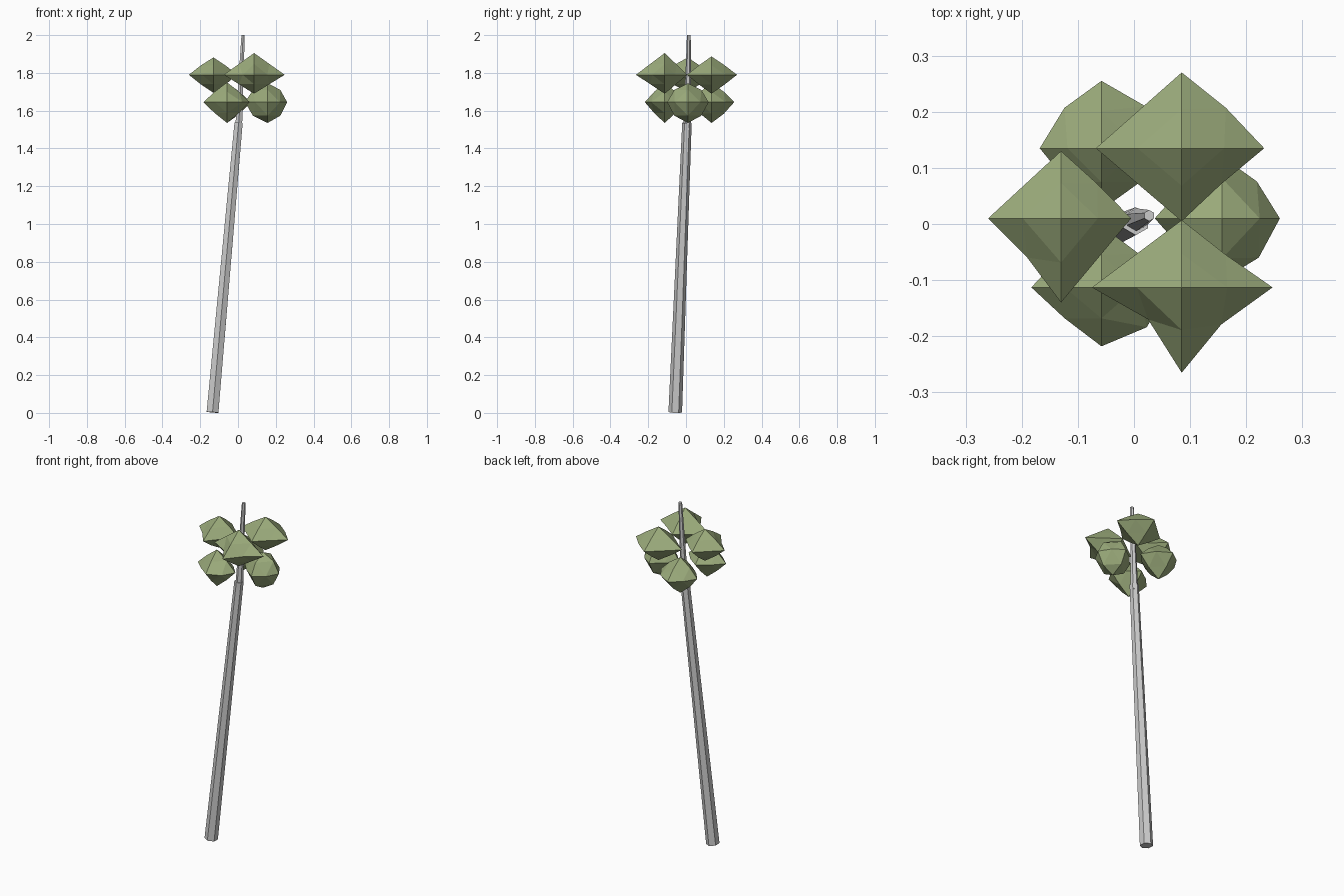
import bpy, bmesh
from mathutils import Vector

if "Cube" in bpy.data.objects:
    bpy.data.objects.remove(bpy.data.objects["Cube"])

leaf = bpy.data.materials.new("leaf_green")
leaf.diffuse_color = (0.33, 0.41, 0.20, 1)
leaf.use_nodes = True
leaf.node_tree.nodes["Principled BSDF"].inputs["Base Color"].default_value = leaf.diffuse_color


def to_object(name, bm, mat=None):
    bmesh.ops.recalc_face_normals(bm, faces=bm.faces)
    me = bpy.data.meshes.new(name)
    bm.to_mesh(me)
    bm.free()
    ob = bpy.data.objects.new(name, me)
    bpy.context.collection.objects.link(ob)
    if mat:
        me.materials.append(mat)
    return ob


def limb(name, a, b, r1, r2):
    """Tapered hexagonal post from a to b."""
    a, b = Vector(a), Vector(b)
    bm = bmesh.new()
    bmesh.ops.create_cone(bm, cap_ends=True, segments=6, radius1=r1, radius2=r2,
                          depth=(b - a).length)
    ob = to_object(name, bm)
    ob.location = (a + b) / 2
    ob.rotation_mode = 'QUATERNION'
    ob.rotation_quaternion = Vector((0, 0, 1)).rotation_difference(b - a)


def clump(name, center, px, nx, py, ny, pz, nz, mids, side):
    """Irregular octahedron split once; mids bulge the equator (NE, NW, SW, SE)."""
    c = Vector(center)
    ring = [Vector((px, 0, 0)), Vector((0, py, 0)), Vector((-nx, 0, 0)), Vector((0, -ny, 0))]
    bm = bmesh.new()
    V = lambda p: bm.verts.new(c + p)
    tips = [V(p) for p in ring]
    eq = [V((ring[i] + ring[(i + 1) % 4]) / 2 * mids[i]) for i in range(4)]
    for z in (pz, -nz):
        pole_p = Vector((0, 0, z))
        pole = V(pole_p)
        up = [V((p + pole_p) / 2 * side) for p in ring]
        for i in range(4):
            j = (i + 1) % 4
            for f in ((tips[i], eq[i], up[i]), (eq[i], tips[j], up[j]),
                      (up[i], eq[i], up[j]), (up[i], up[j], pole)):
                bm.faces.new(f)
    to_object(name, bm, leaf)


# Leaning trunk and thin top shoot
limb("trunk", (-0.135, -0.057, 0.003), (0.003, 0.005, 1.535), 0.036, 0.025)
limb("top_shoot", (0.003, 0.007, 1.50), (0.027, 0.015, 2.0), 0.021, 0.010)

# Upper ring of foliage
clump("upper_leaves_left", (-0.13, 0.01, 1.79), .125, .13, .12, .15, .092, .095, (1.03, 1, .93, 1), 1.05)
clump("upper_leaves_back", (0.085, 0.135, 1.79), .147, .153, .135, .13, .097, .10, (1.07, 1, 1, .97), 1.03)
clump("upper_leaves_front", (0.085, -0.113, 1.79), .162, .16, .12, .152, .115, .10, (.97, 1, .75, .87), 1.0)

# Lower ring of foliage
clump("lower_leaves_back", (-0.058, 0.135, 1.645), .125, .11, .12, .11, .10, .11, (1.25, 1.2, 1.1, 1.1), 1.1)
clump("lower_leaves_front", (-0.058, -0.113, 1.645), .12, .125, .11, .105, .105, .11, (1.1, 1.1, 1.05, 1.35), 1.05)
clump("lower_leaves_right", (0.157, 0.01, 1.645), .103, .12, .11, .11, .10, .11, (1.2, 1.1, 1.1, 1.27), 1.3)
